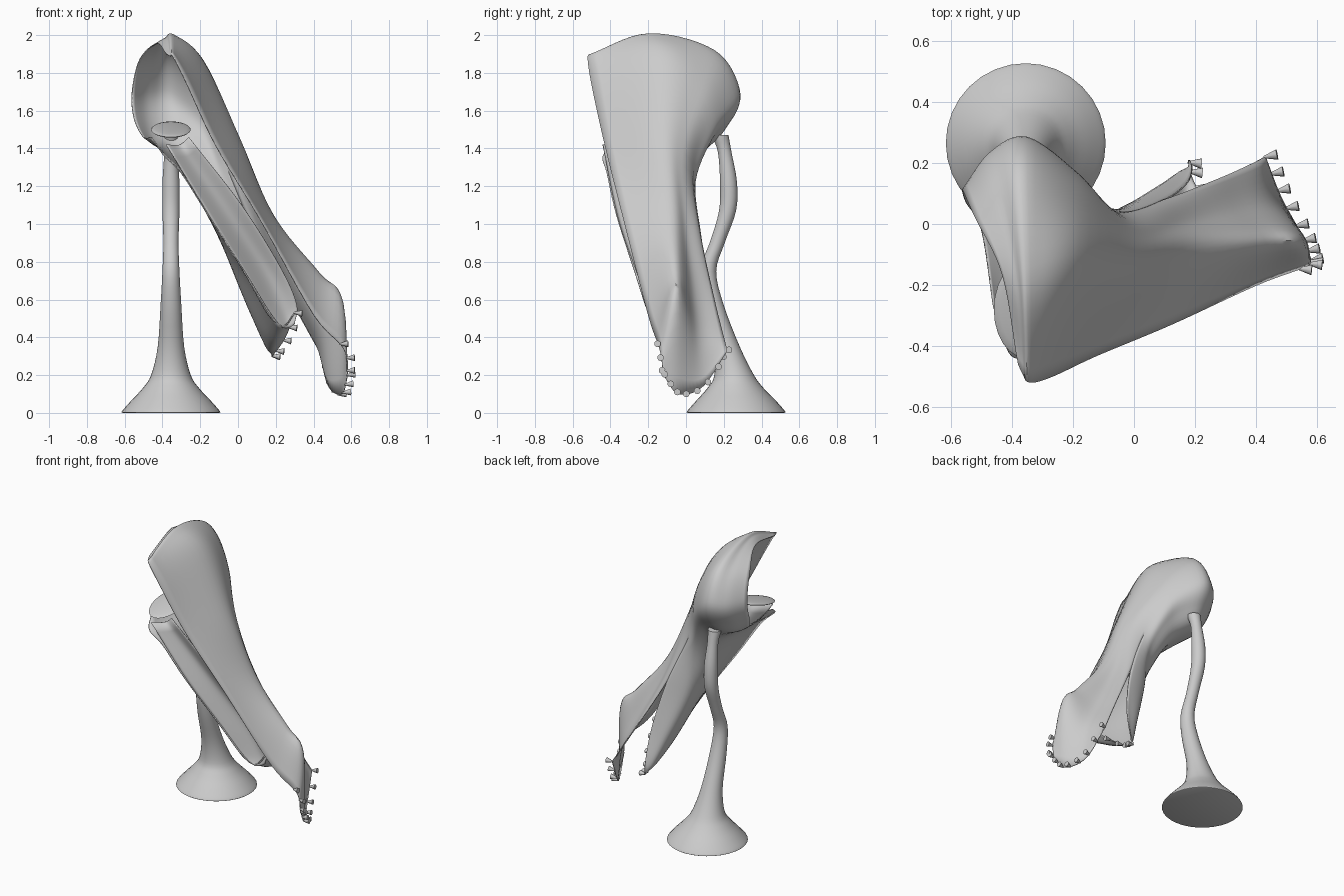
import bpy, bmesh, math
from mathutils import Vector

cube = bpy.data.objects.get("Cube")
if cube:
    bpy.data.objects.remove(cube, do_unlink=True)

grey = bpy.data.materials.new("plain grey")
grey.use_nodes = True
grey.diffuse_color = (0.6, 0.6, 0.6, 1)
grey.node_tree.nodes["Principled BSDF"].inputs["Base Color"].default_value = (0.6, 0.6, 0.6, 1)


def finish(name, bm, wall=0):
    mesh = bpy.data.meshes.new(name)
    bmesh.ops.recalc_face_normals(bm, faces=bm.faces)
    bm.to_mesh(mesh)
    bm.free()
    mesh.materials.append(grey)
    obj = bpy.data.objects.new(name, mesh)
    bpy.context.collection.objects.link(obj)
    bpy.ops.object.select_all(action='DESELECT')
    bpy.context.view_layer.objects.active = obj
    obj.select_set(True)
    bpy.ops.object.shade_smooth_by_angle(angle=math.radians(50))
    if wall:
        thick = obj.modifiers.new("wall", 'SOLIDIFY')
        thick.thickness = wall
        thick.offset = 0


def spline(points, steps, before=None, after=None):
    """Smooth curve through the points; outer neighbours steer the end tangents."""
    pts = [Vector(p) for p in points]
    first = before or pts[0] * 2 - pts[1]
    last = after or pts[-1] * 2 - pts[-2]
    pts = [Vector(first)] + pts + [Vector(last)]
    out = []
    for i in range(1, len(pts) - 2):
        a, b, c, d = pts[i - 1:i + 3]
        for s in range(steps):
            t = s / steps
            out.append(0.5 * (2 * b + (c - a) * t + (2 * a - 5 * b + 4 * c - d) * t ** 2
                              + (3 * b - a - 3 * c + d) * t ** 3))
    out.append(pts[-2])
    return out


def skin(bm, rows, closed=False):
    grid = [[bm.verts.new(p) for p in row] for row in rows]
    for r0, r1 in zip(grid, grid[1:]):
        n = len(r0)
        for i in range(n if closed else n - 1):
            j = (i + 1) % n
            bm.faces.new((r0[i], r0[j], r1[j], r1[i]))
    return grid


# Rails running from the round hood down to the jaw tips
upper_rim = [(-.38, -.46, 1.9), (-.36, -.5, 1.89), (-.34, -.52, 1.88), (-.27, -.5, 1.74),
             (-.12, -.43, 1.42), (.12, -.33, 1.02), (.4, -.2, .52), (.56, -.14, .34), (.58, -.12, .2)]
crest = [(-.43, -.17, 1.955), (-.38, -.2, 1.985), (-.34, -.19, 2), (-.19, -.14, 1.87),
         (0, -.15, 1.46), (.19, -.09, 1.04), (.43, -.06, .74), (.55, -.05, .59), (.55, -.04, .1)]
shoulder = [(-.52, .02, 1.87), (-.44, .11, 1.89), (-.35, .15, 1.91), (-.18, .09, 1.74),
            (0, -.02, 1.38), (.15, 0, .98), (.33, .04, .64), (.45, .06, .41), (.48, .09, .14)]
seam = [(-.56, .11, 1.7), (-.47, .23, 1.7), (-.35, .28, 1.7), (-.18, .16, 1.56),
        (-.06, .04, 1.3), (.09, .075, .95)]
upper_back = seam + [(.28, .15, .6), (.39, .2, .4), (.43, .22, .33)]
lower_back = seam + [(.17, .13, .64), (.19, .18, .42), (.18, .21, .3)]
belly = [(-.55, .07, 1.56), (-.47, .18, 1.55), (-.36, .23, 1.54), (-.21, .13, 1.44),
         (-.1, .04, 1.2), (-.04, .05, .88), (.08, .12, .54), (.15, .16, .35), (.19, .15, .31)]
keel = [(-.5, -.02, 1.46), (-.45, .04, 1.43), (-.39, .07, 1.41), (-.28, 0, 1.31),
        (-.16, -.06, 1.07), (-.04, -.06, .79), (.09, 0, .5), (.18, .03, .37), (.25, .03, .4)]
lower_rim = [(-.46, -.27, 1.46), (-.43, -.37, 1.42), (-.39, -.44, 1.36), (-.3, -.42, 1.27),
             (-.16, -.37, 1.05), (.04, -.27, .74), (.17, -.2, .53), (.24, -.15, .46), (.3, -.12, .53)]


def columns(rails, steps=7, before=None, after=None):
    sections = []
    for i, section in enumerate(zip(*rails)):
        joined = i < len(seam)
        sections.append(spline(section, steps, before[i] if before and joined else None,
                               after[i] if after and joined else None))
    return [spline(col, 6) for col in zip(*sections)]


# Hood and both jaws: one skin, split below the end of the shared seam
upper = columns([upper_rim, crest, shoulder, upper_back], after=belly)
lower = columns([lower_back, belly, keel, lower_rim], before=shoulder)
bm = bmesh.new()
skin(bm, upper)
skin(bm, lower)
bmesh.ops.remove_doubles(bm, verts=bm.verts, dist=.001)
finish("hood_and_jaws", bm, wall=.006)

# Mouth floor: a long lining above the lower jaw, ending in a rounded lobe
floor_rails = [
    [(-.38, -.44, 1.42), (-.15, -.36, 1.04), (.04, -.26, .73), (.16, -.19, .52), (.24, -.15, .45)],
    [(-.31, -.38, 1.42), (-.06, -.27, 1.06), (.14, -.16, .75), (.24, -.12, .54), (.27, -.12, .45)],
    [(-.26, -.38, 1.46), (.02, -.28, 1.1), (.22, -.17, .78), (.31, -.12, .58), (.3, -.12, .47)]]
bm = bmesh.new()
skin(bm, columns(floor_rails))
finish("mouth_floor", bm, wall=.006)


# Stem: a wavy round pipe flaring into the foot (y centre, radius, height)
def stem_ring(y, radius, z, sides=32):
    return [Vector((-.355 + radius * math.cos(k * math.tau / sides),
                    y + radius * math.sin(k * math.tau / sides), z)) for k in range(sides)]


profile = [(.265, .255, 0), (.265, .26, .008), (.265, .215, .06), (.262, .15, .13),
           (.255, .105, .2), (.215, .07, .35), (.145, .055, .57), (.115, .045, .75),
           (.165, .04, .9), (.22, .045, 1.07), (.225, .045, 1.22), (.205, .036, 1.38),
           (.18, .045, 1.47)]
bm = bmesh.new()
rings = skin(bm, [stem_ring(*p) for p in spline(profile, 4)], closed=True)
bm.faces.new(rings[0])
bm.faces.new(rings[-1])
finish("stem_and_foot", bm)

# Tongue: a flat rounded tip in the open end of the hood
bm = bmesh.new()
bmesh.ops.create_uvsphere(bm, u_segments=24, v_segments=10, radius=1)
for v in bm.verts:
    v.co = Vector((-.355 + .105 * v.co.x, -.28 + .16 * v.co.y,
                   1.5 + .015 * v.co.z + .04 * v.co.y))
finish("tongue_tip", bm)


# Teeth: small cones set along the jaw ends
def tooth(name, base, direction, length=.045):
    bm = bmesh.new()
    bmesh.ops.create_cone(bm, cap_ends=True, segments=10, radius1=.004, radius2=.018, depth=length)
    turn = direction.to_track_quat('Z', 'Y')
    for v in bm.verts:
        v.co = base + turn @ (v.co + Vector((0, 0, length * .4)))
    finish(name, bm)


upper_end = [col[-1] for col in upper]
lower_end = [col[-1] for col in lower]
for k, p in enumerate(upper_end[::3]):
    tooth("upper_tooth_%d" % k, p, Vector((1, .2, .1)))
for k, p in enumerate(upper[0][-8:-1:3]):
    tooth("upper_side_tooth_%d" % k, p, Vector((1, -.1, .05)))
for k, p in enumerate(lower_end[1::4]):
    tooth("lower_tooth_%d" % k, p, Vector((1, -.1, -.1)))
